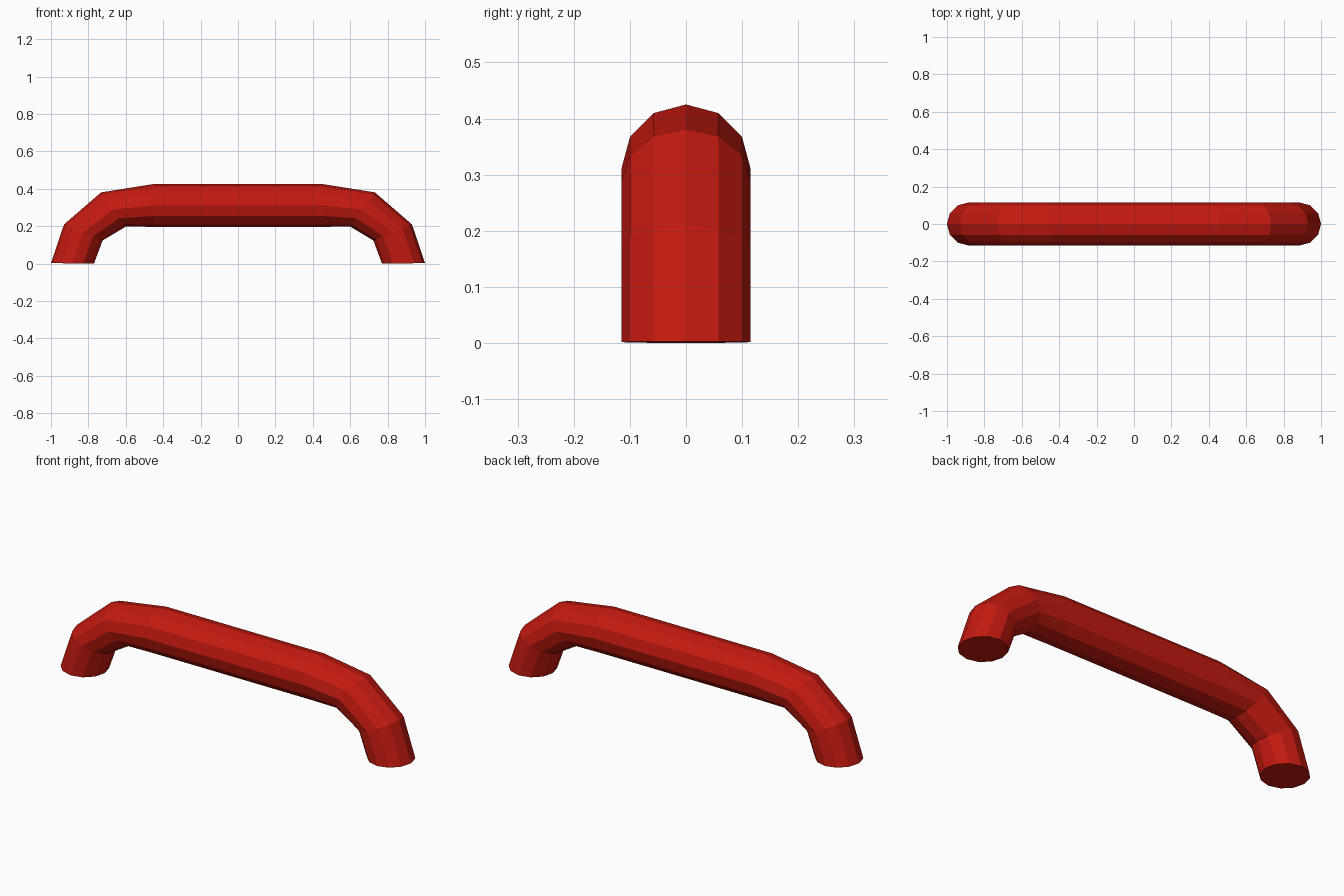
import bpy, bmesh
from math import sin, cos, tau

if "Cube" in bpy.data.objects:
    bpy.data.objects.remove(bpy.data.objects["Cube"])

SIDES, R = 12, 0.115

# Each ring of the right half: outer (x, z) and inner (x, z) edge of the tube
half = [((1.00, 0.003), (0.77, 0.0)),
        ((0.93, 0.21), (0.724, 0.124)),
        ((0.732, 0.381), (0.60, 0.198)),
        ((0.455, 0.425), (0.455, 0.197))]
mirrored = [((-o[0], o[1]), (-i[0], i[1])) for o, i in half]
rings = mirrored + half[::-1]

bm = bmesh.new()


def add_ring(outer, inner):
    cx, cz = (outer[0] + inner[0]) / 2, (outer[1] + inner[1]) / 2
    ux, uz = outer[0] - cx, outer[1] - cz
    return [bm.verts.new((cx + ux * cos(a), R * sin(a), cz + uz * cos(a)))
            for a in (tau * k / SIDES for k in range(SIDES))]


# Bent tube with closed feet
loops = [add_ring(o, i) for o, i in rings]
for a, b in zip(loops, loops[1:]):
    for k in range(SIDES):
        n = (k + 1) % SIDES
        bm.faces.new((a[k], a[n], b[n], b[k]))
bm.faces.new(loops[0])
bm.faces.new(loops[-1])
bmesh.ops.recalc_face_normals(bm, faces=bm.faces)

mesh = bpy.data.meshes.new("grab_handle")
bm.to_mesh(mesh)
bm.free()

# Red paint
red = bpy.data.materials.new("red_paint")
red.diffuse_color = (0.55, 0.01, 0.005, 1)
red.use_nodes = True
red.node_tree.nodes["Principled BSDF"].inputs["Base Color"].default_value = red.diffuse_color
mesh.materials.append(red)
handle = bpy.data.objects.new("grab_handle", mesh)
bpy.context.collection.objects.link(handle)
